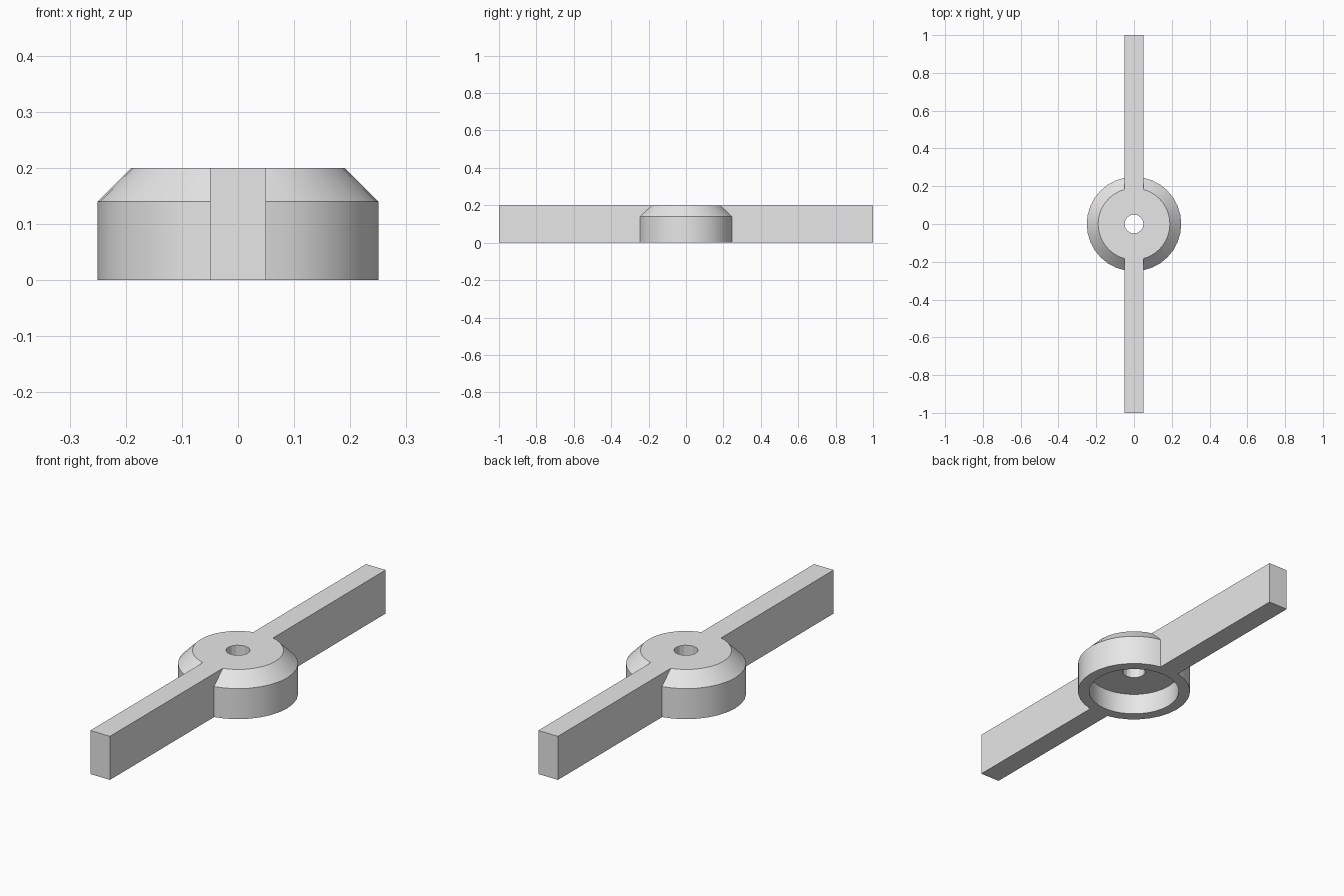
import bpy
import bmesh
import math

default = bpy.data.objects.get("Cube")
if default:
    bpy.data.objects.remove(default, do_unlink=True)

# Plain grey material
GREY = (0.8, 0.8, 0.8, 1.0)
mat = bpy.data.materials.new("light_grey")
mat.use_nodes = True
mat.diffuse_color = GREY
mat.node_tree.nodes["Principled BSDF"].inputs["Base Color"].default_value = GREY


def add_object(name, bm):
    bmesh.ops.recalc_face_normals(bm, faces=bm.faces)
    mesh = bpy.data.meshes.new(name)
    bm.to_mesh(mesh)
    bm.free()
    mesh.materials.append(mat)
    obj = bpy.data.objects.new(name, mesh)
    bpy.context.scene.collection.objects.link(obj)
    return obj


def stacked_rings(name, profile, sides):
    """Closed solid from (radius, height) rings."""
    bm = bmesh.new()
    rings = []
    for r, z in profile:
        angles = [2 * math.pi * i / sides for i in range(sides)]
        rings.append([bm.verts.new((r * math.cos(a), r * math.sin(a), z)) for a in angles])
    for low, high in zip(rings, rings[1:]):
        for i in range(sides):
            j = (i + 1) % sides
            bm.faces.new((low[i], low[j], high[j], high[i]))
    bm.faces.new(rings[0])
    bm.faces.new(rings[-1])
    return add_object(name, bm)


def box(name, size, centre):
    bm = bmesh.new()
    bmesh.ops.create_cube(bm, size=1)
    bmesh.ops.scale(bm, vec=size, verts=bm.verts)
    bmesh.ops.translate(bm, vec=centre, verts=bm.verts)
    return add_object(name, bm)


def combine(target, other, operation):
    bpy.context.view_layer.objects.active = target
    mod = target.modifiers.new(operation.lower(), 'BOOLEAN')
    mod.operation = operation
    mod.solver = 'EXACT'
    mod.object = other
    bpy.ops.object.modifier_apply(modifier=mod.name)
    bpy.data.objects.remove(other, do_unlink=True)


# Chamfered hub joined to the long crossbar
handle = stacked_rings("hub_with_crossbar", [(0.25, 0), (0.25, 0.14), (0.19, 0.2)], 32)
combine(handle, box("crossbar", (0.1, 2, 0.2), (0, 0, 0.1)), 'UNION')

# Underside recess and central bore
combine(handle, stacked_rings("recess_cutter", [(0.2, -0.1), (0.2, 0.1)], 32), 'DIFFERENCE')
combine(handle, stacked_rings("bore_cutter", [(0.05, -0.1), (0.05, 0.3)], 16), 'DIFFERENCE')

# Smooth the round walls, keep corners sharp
bpy.ops.object.select_all(action='DESELECT')
handle.select_set(True)
bpy.context.view_layer.objects.active = handle
bpy.ops.object.shade_smooth_by_angle(angle=math.radians(15))
